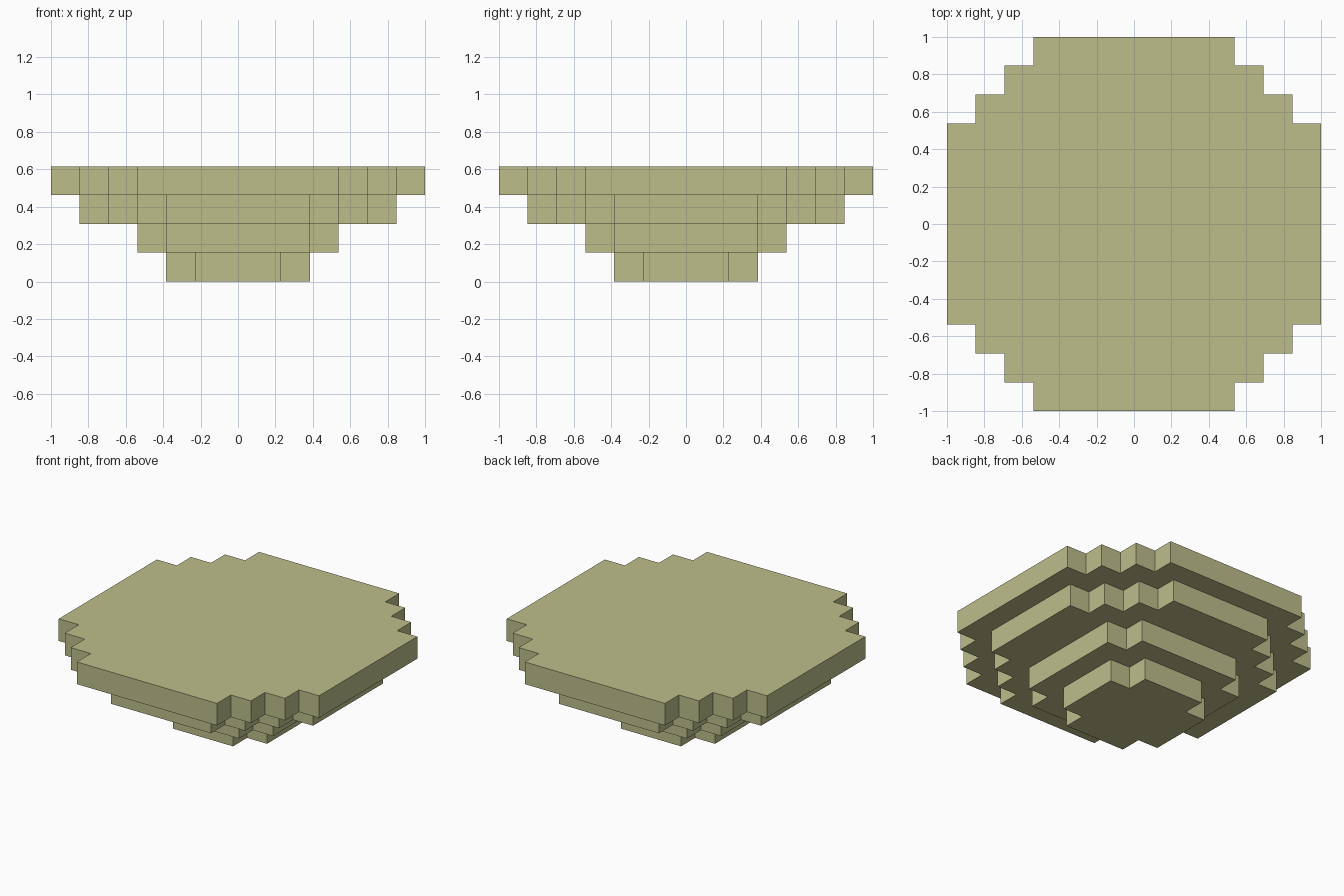
import bpy
import bmesh

default = bpy.data.objects.get("Cube")
if default:
    bpy.data.objects.remove(default, do_unlink=True)

CELL = 2 / 13  # the stepped shape is thirteen blocks wide

# Single flat colour
olive = bpy.data.materials.new("pale_olive")
olive.use_nodes = True
colour = (0.51, 0.515, 0.26, 1)
olive.diffuse_color = colour
olive.node_tree.nodes["Principled BSDF"].inputs["Base Color"].default_value = colour


def stepped_outline(reach, notches):
    """Outline of a blocky disc: each corner is a staircase of square notches."""
    side = reach - notches
    corner = [(reach, side)]
    for i in range(notches):
        corner += [(reach - i - 1, side + i), (reach - i - 1, side + i + 1)]
    outline = []
    for _ in range(4):
        outline += corner
        corner = [(-y, x) for x, y in corner]
    return outline


def make_tier(name, level, reach, notches):
    """One block-high slab of the stack."""
    bm = bmesh.new()
    verts = [bm.verts.new((x * CELL, y * CELL, level * CELL))
             for x, y in stepped_outline(reach, notches)]
    base = bm.faces.new(verts)
    result = bmesh.ops.extrude_face_region(bm, geom=[base], use_keep_orig=True)
    top = [v for v in result["geom"] if isinstance(v, bmesh.types.BMVert)]
    bmesh.ops.translate(bm, verts=top, vec=(0, 0, CELL))
    bmesh.ops.recalc_face_normals(bm, faces=bm.faces)
    mesh = bpy.data.meshes.new(name)
    bm.to_mesh(mesh)
    bm.free()
    mesh.materials.append(olive)
    bpy.context.collection.objects.link(bpy.data.objects.new(name, mesh))


# Tiers from the ground up: name, half width in blocks, notches per corner
tiers = [
    ("bottom_tier", 2.5, 1),
    ("lower_tier", 3.5, 1),
    ("upper_tier", 5.5, 3),
    ("top_tier", 6.5, 3),
]
for level, (name, reach, notches) in enumerate(tiers):
    make_tier(name, level, reach, notches)
